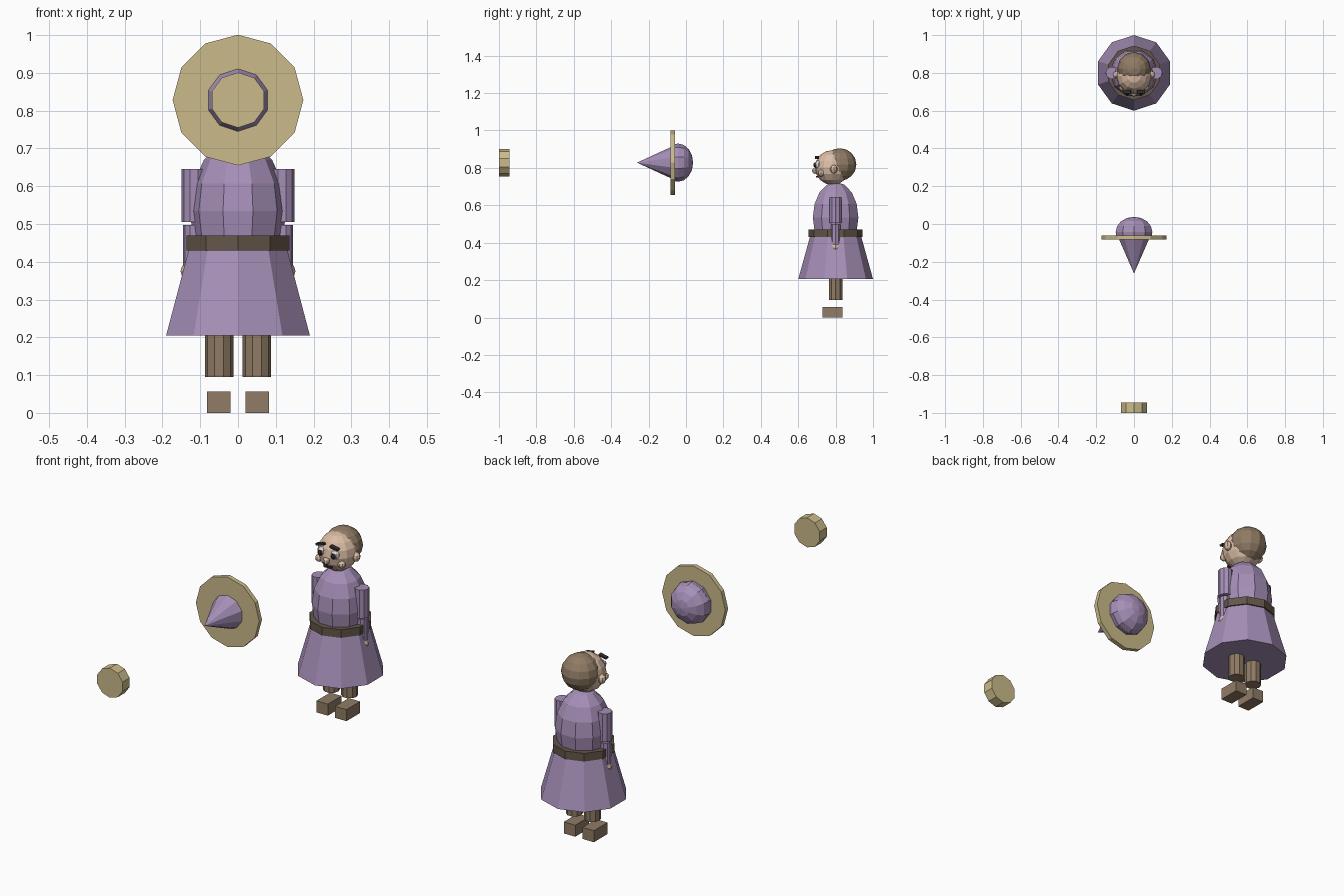
import bpy, bmesh, math
from mathutils import Vector, Matrix

if "Cube" in bpy.data.objects:
    bpy.data.objects.remove(bpy.data.objects["Cube"])

def material(name, rgb):
    m = bpy.data.materials.new(name)
    m.diffuse_color = (*rgb, 1)
    m.use_nodes = True
    m.node_tree.nodes["Principled BSDF"].inputs["Base Color"].default_value = m.diffuse_color
    return m

PURPLE = material("purple cloth", (0.38, 0.275, 0.475))
TAN = material("straw tan", (0.60, 0.50, 0.255))
BROWN = material("brown", (0.28, 0.20, 0.13))
BELT = material("dark brown", (0.125, 0.093, 0.066))
SKIN = material("skin", (0.71, 0.51, 0.38))
WHITE = material("eye white", (0.72, 0.70, 0.68))
DARK = material("near black", (0.04, 0.03, 0.03))

def finish(name, bm, mat):
    bmesh.ops.remove_doubles(bm, verts=bm.verts, dist=1e-5)
    bmesh.ops.recalc_face_normals(bm, faces=bm.faces)
    mesh = bpy.data.meshes.new(name)
    bm.to_mesh(mesh)
    bm.free()
    mesh.materials.append(mat)
    ob = bpy.data.objects.new(name, mesh)
    bpy.context.collection.objects.link(ob)
    return ob

def lathe(name, profile, mat, at=(0, 0, 0), n=10, phase=0.0, forward=False):
    """Turn (radius, height) pairs round z, or round -y when forward."""
    bm = bmesh.new()
    rings = []
    for r, h in profile:
        ring = []
        for i in range(n):
            a = math.radians(phase) + math.tau * i / n
            x, y = r * math.cos(a), r * math.sin(a)
            p = Vector((x, -h, y)) if forward else Vector((x, y, h))
            ring.append(bm.verts.new(p + Vector(at)))
        rings.append(ring)
    for lo, hi in zip(rings, rings[1:]):
        for i in range(n):
            j = (i + 1) % n
            bm.faces.new((lo[i], lo[j], hi[j], hi[i]))
    for end, ring in ((0, rings[0]), (-1, rings[-1])):
        if profile[end][0] > 1e-4:
            bm.faces.new(ring)
    bmesh.ops.dissolve_degenerate(bm, edges=bm.edges, dist=1e-6)
    return finish(name, bm, mat)

def ball(name, at, r, rz, mat, n=10, rings=8):
    prof = [(r * math.sin(math.pi * k / rings), -rz * math.cos(math.pi * k / rings))
            for k in range(rings + 1)]
    prof[0], prof[-1] = (0, -rz), (0, rz)
    return lathe(name, prof, mat, at, n)

def box(name, at, size, mat, tilt=0.0):
    bm = bmesh.new()
    bmesh.ops.create_cube(bm, size=1, matrix=Matrix.Translation(at)
                          @ Matrix.Rotation(tilt, 4, 'Y') @ Matrix.Diagonal((*size, 1)))
    return finish(name, bm, mat)

Y = 0.80

# Robe
lathe("skirt", [(0.20, 0.205), (0.132, 0.45)], PURPLE, (0, Y, 0), phase=90)
lathe("belt", [(0.144, 0.43), (0.144, 0.47)], BELT, (0, Y, 0), phase=90)
ball("torso", (0, Y, 0.535), 0.128, 0.19, PURPLE)

# Head and hair
ball("head", (0, 0.783, 0.802), 0.094, 0.093, SKIN, 12)
ball("hair", (0, 0.822, 0.818), 0.089, 0.087, BROWN, 12)
ball("nose", (0, 0.69, 0.785), 0.016, 0.017, SKIN, 8, 6)
box("mouth", (0, 0.702, 0.752), (0.04, 0.012, 0.008), DARK)

# Paired parts
for s, side in ((-1, "left"), (1, "right")):
    box(side + "_foot", (s * 0.051, 0.783, 0.0285), (0.062, 0.106, 0.057), BROWN)
    lathe(side + "_leg", [(0.038, 0.095), (0.038, 0.25)], BROWN, (s * 0.05, Y, 0))
    lathe(side + "_upper_arm", [(0.034, 0.505), (0.034, 0.645)], PURPLE, (s * 0.116, Y, 0))
    lathe(side + "_forearm", [(0.027, 0.375), (0.027, 0.497)], PURPLE, (s * 0.119, Y, 0))
    ball(side + "_hand", (s * 0.125, Y, 0.375), 0.027, 0.027, SKIN, 8, 6)
    ball(side + "_ear", (s * 0.093, 0.79, 0.793), 0.02, 0.023, SKIN, 8, 6)
    ball(side + "_cheek", (s * 0.062, 0.722, 0.772), 0.018, 0.018, SKIN, 8, 6)
    ball(side + "_eye", (s * 0.036, 0.709, 0.818), 0.021, 0.023, WHITE, 8, 6)
    ball(side + "_pupil", (s * 0.036, 0.693, 0.816), 0.012, 0.014, DARK, 8, 6)
    box(side + "_brow", (s * 0.038, 0.700, 0.856), (0.042, 0.02, 0.009), DARK, s * 0.2)

# Floating hat lying on its side, tip forward
HAT = (0, 0, 0.828)
lathe("hat_brim", [(0.173, 0.060), (0.173, 0.082)], TAN, HAT, 12, 90, True)
lathe("hat_cone", [(0.102, 0.04), (0, 0.262)], PURPLE, HAT, 10, 90, True)
dome = [(0.102 * math.cos(math.radians(a)), 0.042 - 0.08 * math.sin(math.radians(a)))
        for a in (0, 22.5, 45, 67.5)]
lathe("hat_dome", [(0.098, 0.065)] + dome + [(0, -0.038)], PURPLE, HAT, 10, 90, True)

# Separate round disc in front
lathe("front_disc", [(0.073, 0.945), (0.073, 1.0)], TAN, HAT, 10, 90, True)
